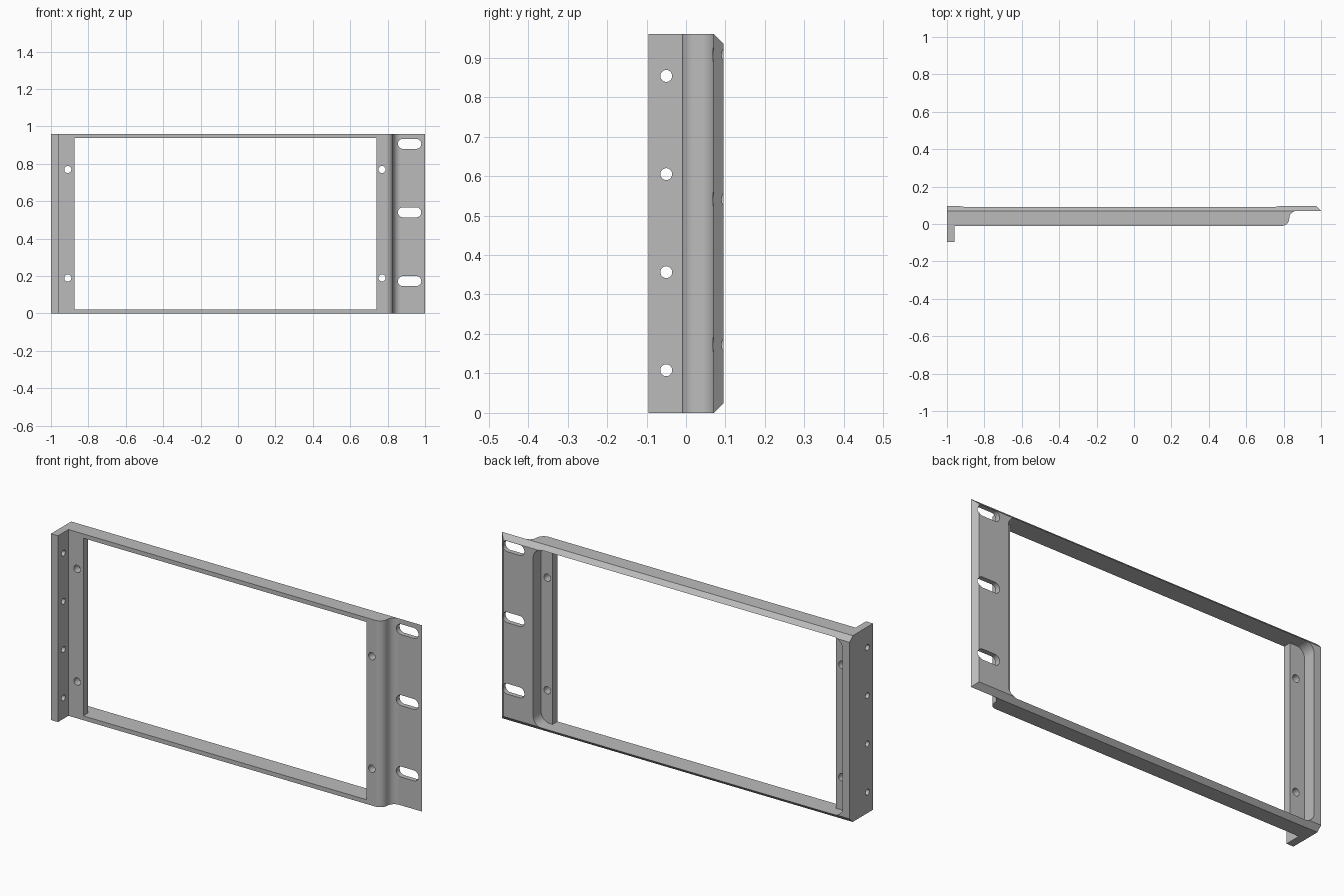
import bpy, bmesh
from math import cos, sin, pi
from mathutils import Vector

cube = bpy.data.objects.get("Cube")
if cube:
    bpy.data.objects.remove(cube, do_unlink=True)

H = 0.96            # overall height
RIM = 0.022         # thickness of top and bottom rails
FRONT, BACK = -0.01, 0.095
STEP = 0.07         # front of the slotted ear
FLOOR = 0.03        # back of the front plate
R = 0.04            # bend radius


def arc(cx, cy, r, start, end, steps=10):
    return [(cx + r * cos(start + (end - start) * i / steps),
             cy + r * sin(start + (end - start) * i / steps)) for i in range(steps + 1)]


def rounded_box(x0, x1, z0, z1, r):
    return (arc(x1 - r, z1 - r, r, 0, pi / 2) + arc(x0 + r, z1 - r, r, pi / 2, pi)
            + arc(x0 + r, z0 + r, r, pi, 1.5 * pi) + arc(x1 - r, z0 + r, r, 1.5 * pi, 2 * pi))


def prism(name, outline, axis, lo, hi):
    """Extrude a 2D outline along an axis; outline is (x,y), (x,z) or (y,z)."""
    place = {"z": lambda a, b: (a, b, lo), "y": lambda a, b: (a, lo, b),
             "x": lambda a, b: (lo, a, b)}[axis]
    way = {"x": Vector((1, 0, 0)), "y": Vector((0, 1, 0)), "z": Vector((0, 0, 1))}[axis]
    bm = bmesh.new()
    face = bm.faces.new([bm.verts.new(place(a, b)) for a, b in outline])
    new = bmesh.ops.extrude_face_region(bm, geom=[face])["geom"]
    bmesh.ops.translate(bm, vec=way * (hi - lo),
                        verts=[v for v in new if isinstance(v, bmesh.types.BMVert)])
    bmesh.ops.remove_doubles(bm, verts=bm.verts, dist=1e-5)
    bmesh.ops.recalc_face_normals(bm, faces=bm.faces)
    mesh = bpy.data.meshes.new(name)
    bm.to_mesh(mesh)
    bm.free()
    obj = bpy.data.objects.new(name, mesh)
    bpy.context.collection.objects.link(obj)
    return obj


# Material
grey = bpy.data.materials.new("plain grey")
grey.use_nodes = True
colour = (0.5, 0.5, 0.5, 1)
grey.diffuse_color = colour
grey.node_tree.nodes["Principled BSDF"].inputs["Base Color"].default_value = colour

# Panel body: side flange, front plate, double bend and ear in one section
section = [(-1, BACK), (-1, -BACK), (-0.96, -BACK), (-0.96, FRONT)]
section += arc(0.79, FLOOR, R, -pi / 2, 0)
section += arc(0.87, FLOOR, R, pi, pi / 2)[1:]
section += [(1, STEP), (1, BACK)]
panel = prism("panel_frame", section, "z", 0, H)
panel.data.materials.append(grey)

# Chamfers along the back of the top, bottom and ear
bm = bmesh.new()
bm.from_mesh(panel.data)
for corner, normal in (((0, STEP, H), (0, 1, 1)), ((0, STEP, 0), (0, 1, -1)),
                       ((1, STEP, 0), (1, 1, 0))):
    bmesh.ops.bisect_plane(bm, geom=bm.verts[:] + bm.edges[:] + bm.faces[:], dist=1e-5,
                           plane_co=corner, plane_no=Vector(normal).normalized(),
                           clear_outer=True)
    bmesh.ops.holes_fill(bm, edges=[e for e in bm.edges if e.is_boundary], sides=0)
bmesh.ops.recalc_face_normals(bm, faces=bm.faces)
bm.to_mesh(panel.data)
bm.free()

# Cutters: back pocket, window, ear slots, plate holes, flange holes
cutters = [
    prism("pocket_cutter", rounded_box(-0.96, 0.805, RIM, H - RIM, 0.05), "y", FLOOR, 0.3),
    prism("window_cutter", [(-0.875, RIM), (0.74, RIM), (0.74, H - RIM), (-0.875, H - RIM)],
          "y", -0.3, 0.3),
]
for z in (0.173, 0.541, 0.907):
    slot = arc(0.953, z, 0.027, -pi / 2, pi / 2) + arc(0.882, z, 0.027, pi / 2, 1.5 * pi)
    cutters.append(prism("slot_cutter", slot, "y", -0.3, 0.3))
for x in (-0.91, 0.77):
    for z in (0.19, 0.77):
        cutters.append(prism("plate_hole_cutter", arc(x, z, 0.019, 0, 2 * pi, 24)[:-1],
                             "y", -0.3, 0.3))
for i in range(4):
    hole = arc(-0.05, 0.108 + 0.2485 * i, 0.015, 0, 2 * pi, 24)[:-1]
    cutters.append(prism("flange_hole_cutter", hole, "x", -1.1, -0.9))

bpy.ops.object.select_all(action="DESELECT")
bpy.context.view_layer.objects.active = panel
panel.select_set(True)
for cutter in cutters:
    cutter.hide_render = True
    cut = panel.modifiers.new("cut", "BOOLEAN")
    cut.operation = "DIFFERENCE"
    cut.solver = "EXACT"
    cut.object = cutter
    bpy.ops.object.modifier_apply(modifier=cut.name)
    bpy.data.objects.remove(cutter, do_unlink=True)

# Smooth bends and holes, flat plates
bpy.ops.object.shade_smooth_by_angle(angle=pi / 6)
weighted = panel.modifiers.new("flat_plates", "WEIGHTED_NORMAL")
weighted.keep_sharp = True
